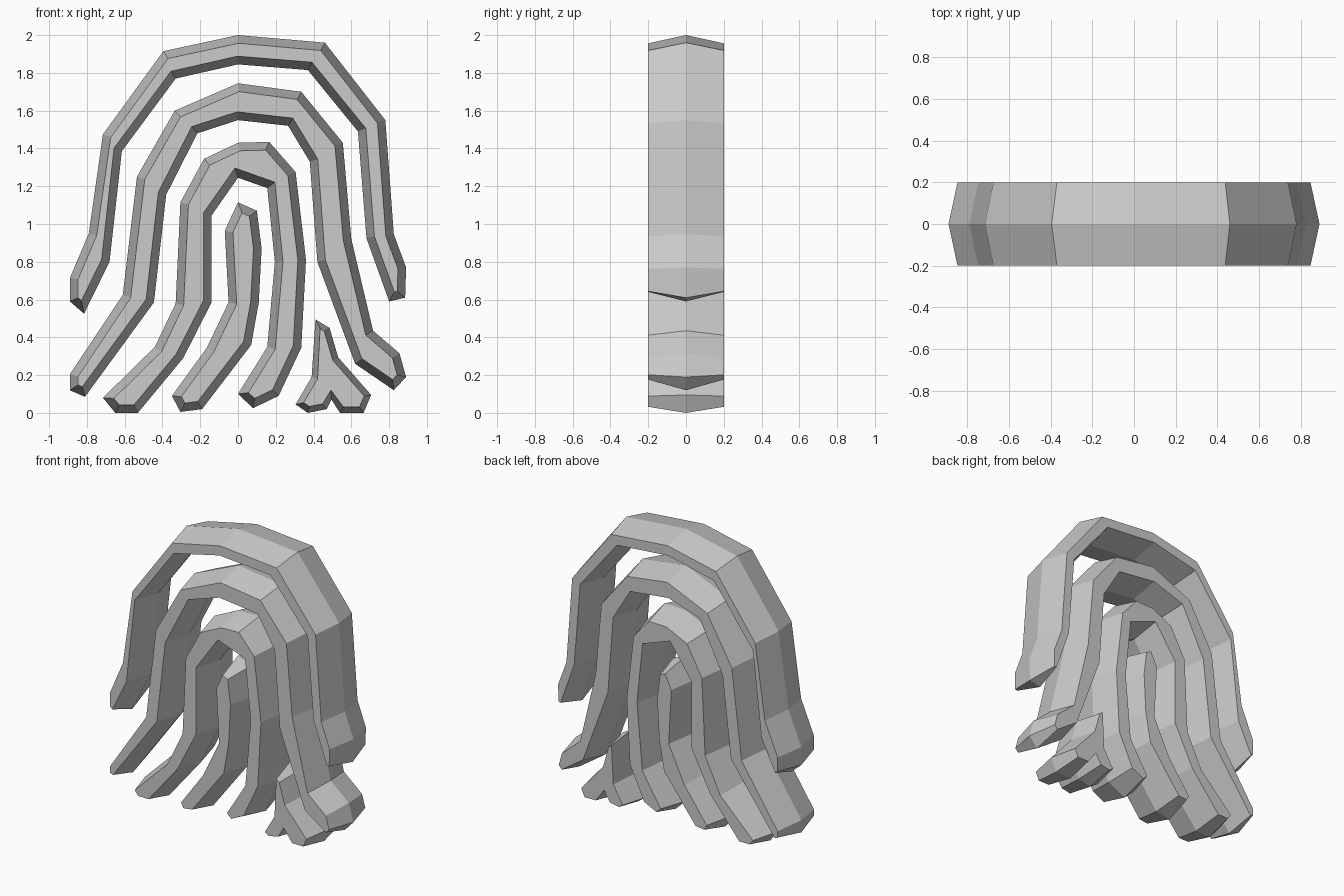
import bpy, bmesh
from mathutils import Vector


def inset(points, d):
    """Mitred inset of a clockwise outline, with limited mitre length."""
    pts = [Vector(p) for p in points]
    result = []
    for i, p in enumerate(pts):
        a = (p - pts[i - 1]).normalized()
        b = (pts[(i + 1) % len(pts)] - p).normalized()
        na, nb = Vector((a.y, -a.x)), Vector((b.y, -b.x))
        result.append(p + (na + nb) * min(d / (1 + na.dot(nb)), 1.6 * d))
    return result


def ridge(name, outline, bevel=0.043, half_depth=0.2):
    """Ridged slab: full outline at y=0, inset outline on both faces."""
    face = inset(outline, bevel)
    bm = bmesh.new()
    rings = [[bm.verts.new((x, y, z)) for x, z in pts] for y, pts in
             ((-half_depth, face), (0, outline), (half_depth, face))]
    n = len(outline)
    for r, s in zip(rings, rings[1:]):
        for i in range(n):
            j = (i + 1) % n
            bm.faces.new((r[i], r[j], s[j], s[i]))
    bm.faces.new(rings[0])
    bm.faces.new(rings[2][::-1])
    bmesh.ops.recalc_face_normals(bm, faces=bm.faces[:])
    mesh = bpy.data.meshes.new(name)
    bm.to_mesh(mesh)
    bm.free()
    bpy.context.collection.objects.link(bpy.data.objects.new(name, mesh))


# Outermost arch
ridge("outer_arch", [
    (-.89, .59), (-.89, .715), (-.79, .95), (-.715, 1.475), (-.395, 1.915),
    (0, 2), (.46, 1.96), (.78, 1.55), (.825, .945), (.89, .77), (.885, .61),
    (.80, .59), (.68, .925), (.635, 1.49), (.37, 1.815), (0, 1.845),
    (-.33, 1.77), (-.615, 1.385), (-.68, .80), (-.815, .525)])

# Second arch, flaring out at both feet
ridge("middle_arch", [
    (-.89, .205), (-.61, .625), (-.535, 1.25), (-.335, 1.60), (0, 1.745),
    (.335, 1.70), (.555, 1.43), (.60, .92), (.715, .435), (.855, .315),
    (.89, .19), (.825, .12), (.62, .26), (.42, .80), (.38, 1.33),
    (.265, 1.52), (0, 1.55), (-.215, 1.48), (-.38, 1.155), (-.445, .585),
    (-.81, .085), (-.89, .12)])

# Third arch
ridge("inner_arch", [
    (-.715, .08), (-.44, .35), (-.33, .58), (-.305, 1.115), (-.18, 1.345),
    (0, 1.43), (.165, 1.435), (.305, 1.275), (.36, .81), (.335, .345),
    (.215, .09), (.08, .025), (0, .10), (.155, .35), (.195, .80),
    (.155, 1.19), (0, 1.245), (-.14, 1.045), (-.14, .585), (-.29, .29),
    (-.53, 0), (-.65, 0)])

# Single curved ridge at the centre
ridge("core_ridge", [
    (-.35, .09), (-.165, .345), (-.05, .585), (-.07, .965), (0, 1.115),
    (.10, 1.07), (.125, .87), (.11, .585), (.07, .36), (-.19, .02),
    (-.305, .005)])

# Small forked ridge at lower right
ridge("forked_ridge", [
    (.305, .045), (.39, .19), (.41, .495), (.485, .45), (.53, .295),
    (.705, .095), (.665, 0), (.54, 0), (.495, .07), (.47, .02), (.37, 0)],
    bevel=0.032)
